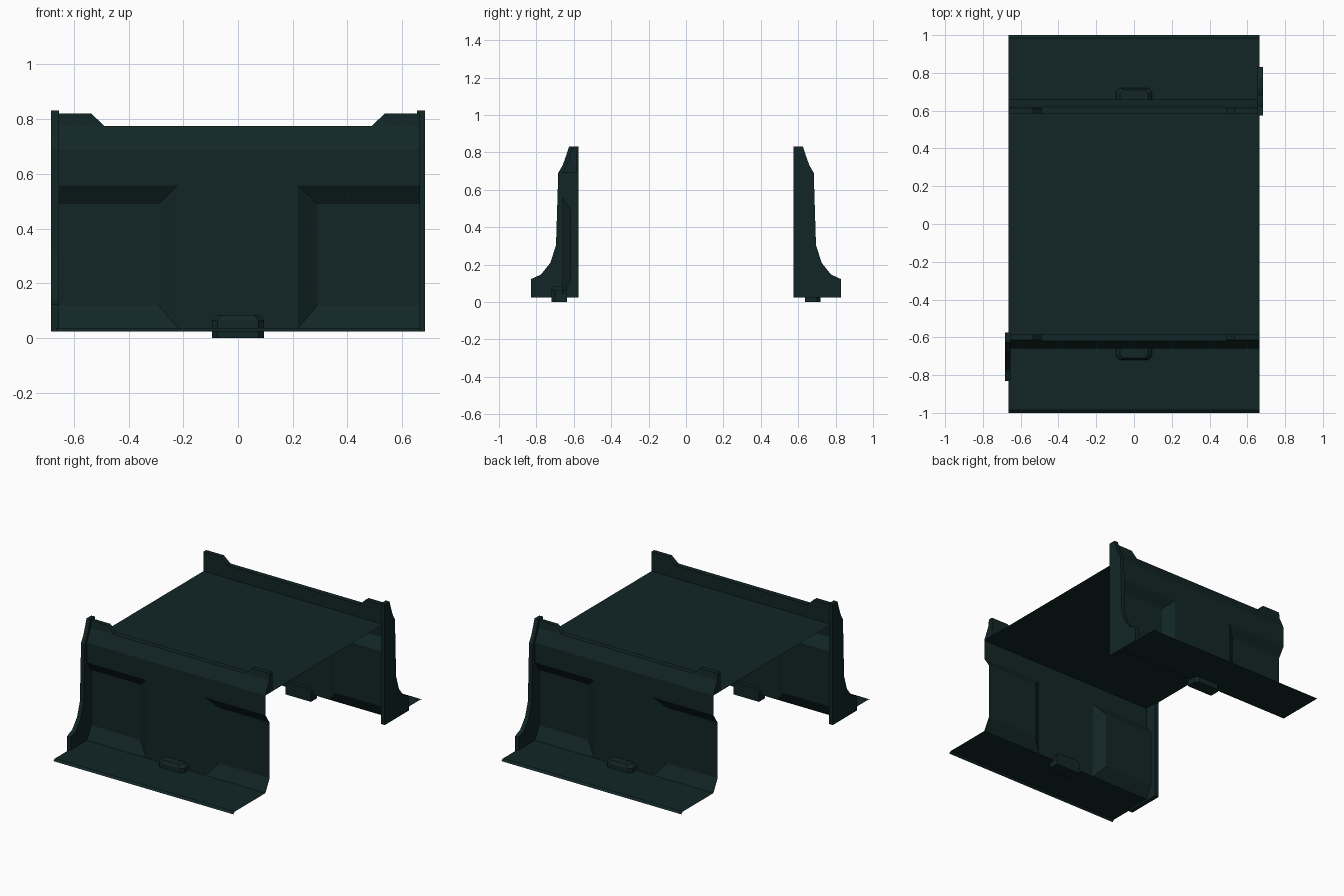
import bpy, bmesh, math
from mathutils import Matrix

if "Cube" in bpy.data.objects:
    bpy.data.objects.remove(bpy.data.objects["Cube"])

mat = bpy.data.materials.new("dark teal")
mat.diffuse_color = (0.006, 0.019, 0.019, 1)
mat.use_nodes = True
mat.node_tree.nodes["Principled BSDF"].inputs["Base Color"].default_value = mat.diffuse_color


def finish(bm, name, turn):
    """Weld, optionally turn half round z for the back side, and make the object."""
    bmesh.ops.remove_doubles(bm, verts=bm.verts[:], dist=0.0005)
    bmesh.ops.recalc_face_normals(bm, faces=bm.faces[:])
    if turn:
        bmesh.ops.rotate(bm, verts=bm.verts[:], cent=(0, 0, 0),
                         matrix=Matrix.Rotation(math.pi, 3, 'Z'))
    me = bpy.data.meshes.new(name)
    bm.to_mesh(me)
    bm.free()
    me.materials.append(mat)
    ob = bpy.data.objects.new(name, me)
    bpy.context.collection.objects.link(ob)
    return ob


def loft(sections, name, turn=False, closed=False):
    """Skin a row of equal-length sections; closed ones get end caps."""
    bm = bmesh.new()
    rows = [[bm.verts.new(p) for p in s] for s in sections]
    n = len(rows[0])
    for a, b in zip(rows, rows[1:]):
        for i in range(n if closed else n - 1):
            j = (i + 1) % n
            bm.faces.new((a[i], b[i], b[j], a[j]))
    if closed:
        bm.faces.new(rows[0])
        bm.faces.new(rows[-1][::-1])
    return finish(bm, name, turn)


W = 0.665        # half length of the sheets
DECK = 0.69

# deck sheet
loft([[(x, y, DECK) for y in (-0.66, 0.66)] for x in (-W, W)], "deck")

for side, turn in (("front", False), ("back", True)):
    # ground flange with a small turned-down lip
    flange = [(-1.0, 0.025), (-0.985, 0.037), (-0.66, 0.037)]
    loft([[(x, y, z) for y, z in flange] for x in (-W, W)], side + "_flange", turn)

    # wall sheet with two recessed panels open to the ends
    recess = [(-0.66, 0.037), (-0.615, 0.12), (-0.615, 0.49), (-0.66, 0.558), (-0.66, DECK)]
    flat = [(-0.66, 0.037), (-0.66, 0.037), (-0.66, 0.558), (-0.66, 0.558), (-0.66, DECK)]
    cols = [(-W, recess), (-0.29, recess), (-0.22, flat),
            (0.22, flat), (0.29, recess), (W, recess)]
    loft([[(x, y, z) for y, z in p] for x, p in cols], side + "_wall", turn)

    # parapet with raised ends
    secs = []
    for x in (-W, -0.535, -0.49, 0.49, 0.535, W):
        top = 0.82 if abs(x) > 0.5 else 0.776
        secs.append([(x, -0.66, DECK), (x, -0.62, 0.775), (x, -0.615, top),
                     (x, -0.585, top), (x, -0.585, DECK)])
    loft(secs, side + "_parapet", turn, closed=True)

    # end fin with a flared foot
    fin = [(-0.575, 0.025), (-0.83, 0.025), (-0.83, 0.122), (-0.775, 0.147),
           (-0.725, 0.21), (-0.695, 0.305), (-0.683, 0.69), (-0.66, 0.73),
           (-0.64, 0.785), (-0.625, 0.832), (-0.575, 0.832)]
    loft([[(x, y, z) for y, z in fin] for x in (-0.683, -0.655)],
         side + "_end_fin", turn, closed=True)

    # clip at the foot of the wall, chamfered at its corners
    secs = []
    for z, inset in ((0.0, 0.0), (0.065, 0.0), (0.085, 0.02)):
        h, f = 0.095 - inset, -0.72 + inset * 0.5
        secs.append([(-h, -0.635, z), (-h, f + 0.02, z), (-h + 0.02, f, z),
                     (h - 0.02, f, z), (h, f + 0.02, z), (h, -0.635, z)])
    loft(secs, side + "_clip", turn, closed=True)
